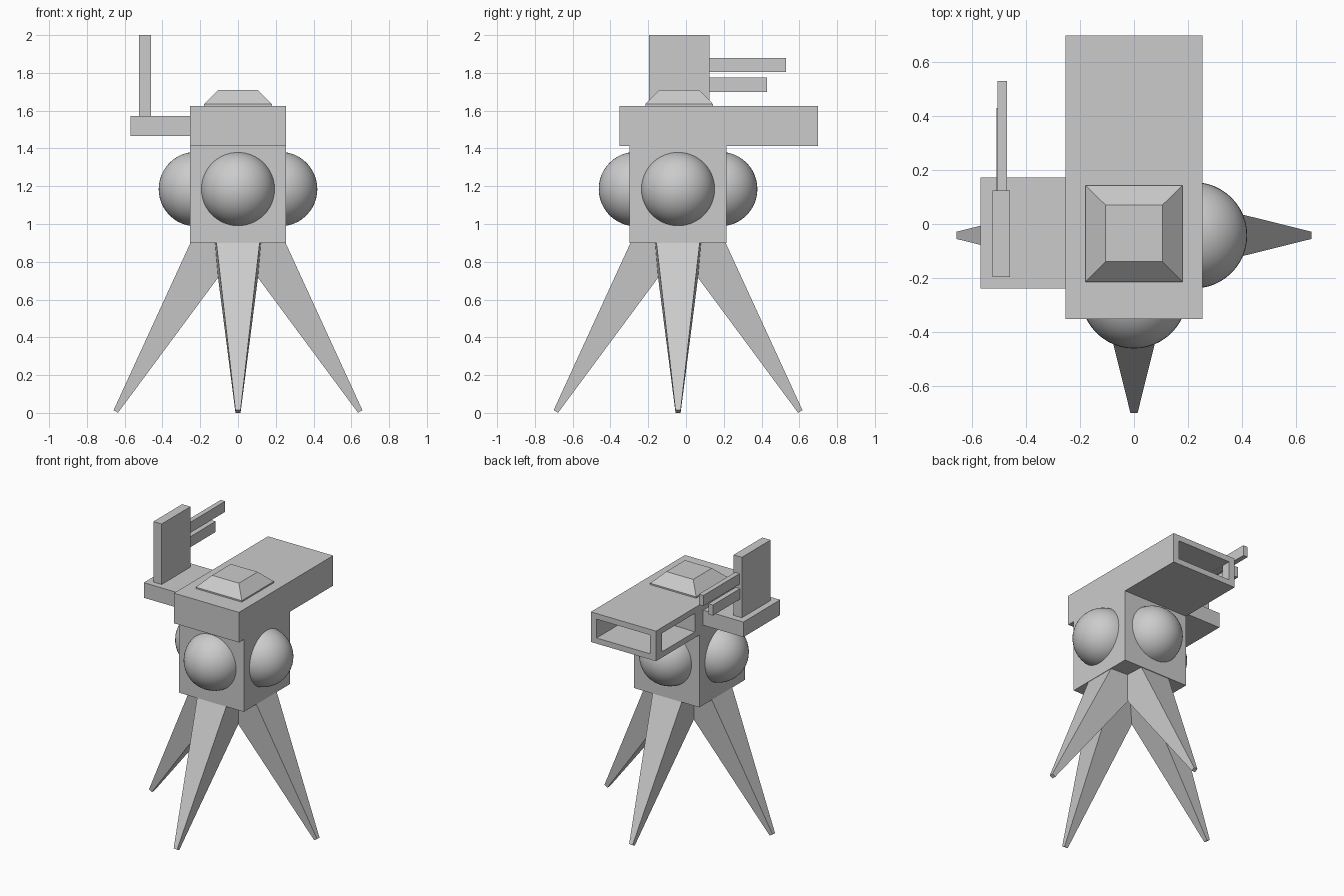
import bpy, bmesh, math
from mathutils import Vector

if "Cube" in bpy.data.objects:
    bpy.data.objects.remove(bpy.data.objects["Cube"])

grey = bpy.data.materials.new("plain grey")
grey.diffuse_color = (0.6, 0.6, 0.6, 1)
grey.use_nodes = True
grey.node_tree.nodes["Principled BSDF"].inputs["Base Color"].default_value = grey.diffuse_color
CY = -0.042  # y of the body's vertical axis


def finish(name, bm):
    bmesh.ops.recalc_face_normals(bm, faces=bm.faces)
    me = bpy.data.meshes.new(name)
    bm.to_mesh(me)
    bm.free()
    me.materials.append(grey)
    ob = bpy.data.objects.new(name, me)
    bpy.context.collection.objects.link(ob)
    return ob


def loft(name, rings):
    """Solid through a stack of four-cornered rings."""
    bm = bmesh.new()
    vs = [[bm.verts.new(p) for p in r] for r in rings]
    bm.faces.new(vs[0])
    bm.faces.new(vs[-1])
    for a, b in zip(vs, vs[1:]):
        for i in range(4):
            j = (i + 1) % 4
            bm.faces.new((a[i], a[j], b[j], b[i]))
    return finish(name, bm)


def rect(x, y, z):
    return [(x[0], y[0], z), (x[1], y[0], z), (x[1], y[1], z), (x[0], y[1], z)]


def box(name, x, y, z):
    return loft(name, [rect(x, y, z[0]), rect(x, y, z[1])])


# body and long head
box("body", (-0.255, 0.255), (-0.298, 0.215), (0.90, 1.412))
head = box("head", (-0.255, 0.255), (-0.353, 0.70), (1.412, 1.625))

# hollow rear of the head: end window and left side window
cutters = [
    box("end_window_cutter", (-0.21, 0.21), (0.26, 0.8), (1.452, 1.585)),
    box("side_window_cutter", (-0.4, -0.1), (0.265, 0.635), (1.453, 1.584)),
]
for c in cutters:
    m = head.modifiers.new(c.name, 'BOOLEAN')
    m.operation = 'DIFFERENCE'
    m.solver = 'EXACT'
    m.object = c
    c.hide_render = True
    c.hide_set(True)

# bevelled hatch on top
wide = ((-0.18, 0.18), (-0.215, 0.143))
loft("top_hatch", [rect(*wide, 1.62), rect(*wide, 1.635),
                   rect((-0.105, 0.105), (-0.14, 0.07), 1.71)])

# side arm with upright plate and two prongs
box("side_arm", (-0.57, -0.25), (-0.24, 0.172), (1.465, 1.572))
box("upright_plate", (-0.525, -0.46), (-0.197, 0.125), (1.57, 2.0))
box("upper_prong", (-0.507, -0.472), (0.12, 0.53), (1.805, 1.88))
box("lower_prong", (-0.511, -0.476), (0.12, 0.43), (1.70, 1.775))

# four ball pods and four splayed tapering legs, one per side
tilt = math.radians(30.6)
for name, ang in (("right", 0), ("back", 90), ("left", 180), ("front", 270)):
    a = math.radians(ang)
    out = Vector((round(math.cos(a)), round(math.sin(a)), 0))
    side = Vector((-out.y, out.x, 0))
    up = Vector((0, 0, 1))
    centre = Vector((0, CY, 0))

    bpy.ops.mesh.primitive_uv_sphere_add(
        segments=48, ring_count=24, radius=0.197,
        location=centre + out * 0.223 + up * 1.185)
    ball = bpy.context.object
    ball.name = name + "_pod"
    ball.data.materials.append(grey)
    bpy.ops.object.shade_smooth()

    axis = -out * math.sin(tilt) + up * math.cos(tilt)
    perp = out * math.cos(tilt) + up * math.sin(tilt)
    foot = centre + out * 0.647 + up * 0.0075
    rings = []
    for s in (0, 1.1):
        h = 0.0135 + 0.104 * s
        c = foot + axis * s
        rings.append([c + perp * h * u + side * h * v
                      for u, v in ((-1, -1), (1, -1), (1, 1), (-1, 1))])
    loft(name + "_leg", rings)
